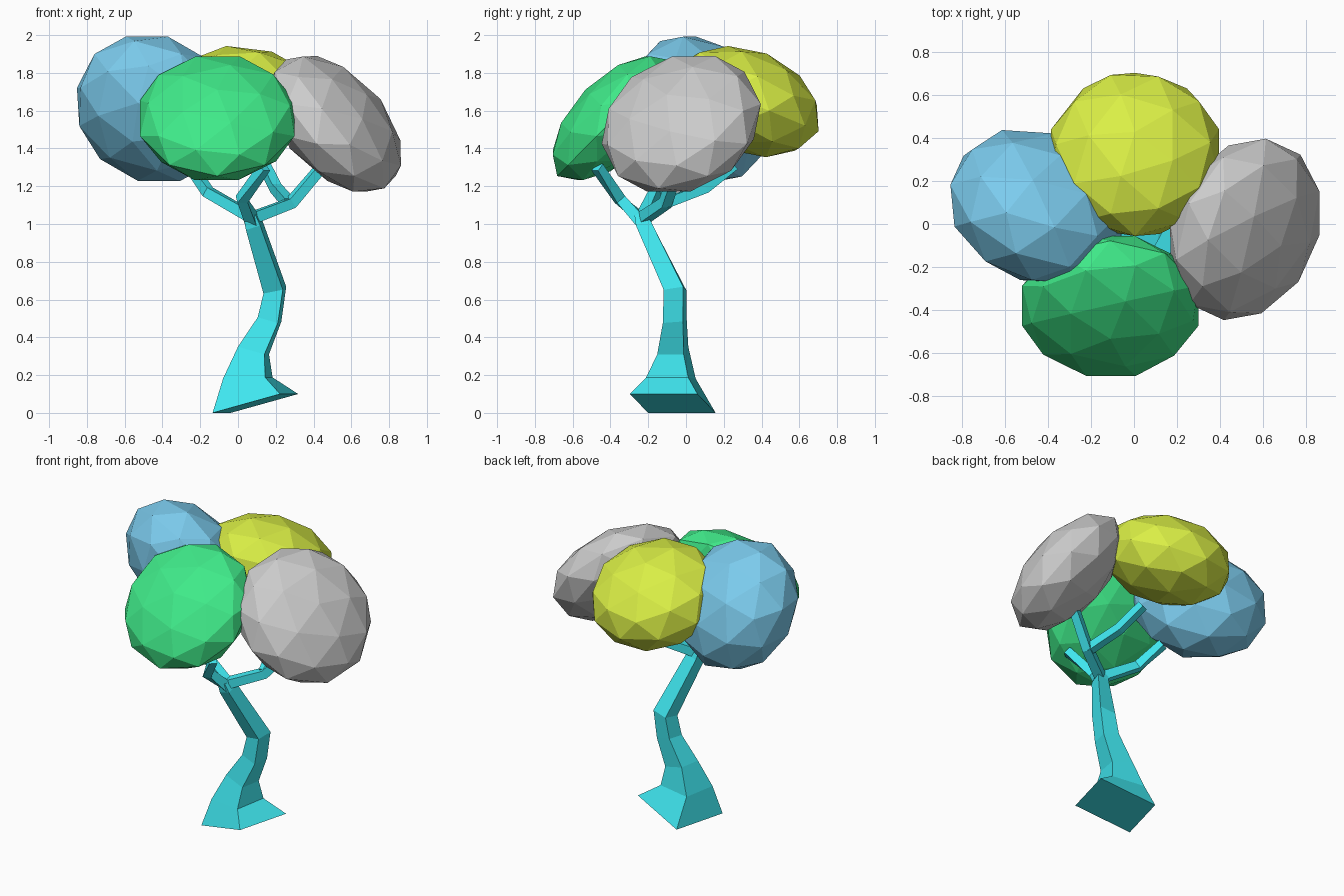
import bpy, bmesh, math
from mathutils import Vector, Matrix

if "Cube" in bpy.data.objects:
    bpy.data.objects.remove(bpy.data.objects["Cube"])


def material(name, rgb):
    m = bpy.data.materials.new(name)
    m.diffuse_color = (*rgb, 1)
    m.use_nodes = True
    m.node_tree.nodes["Principled BSDF"].inputs["Base Color"].default_value = m.diffuse_color
    return m


def finish(name, bm, mat):
    bmesh.ops.recalc_face_normals(bm, faces=bm.faces)
    me = bpy.data.meshes.new(name)
    bm.to_mesh(me)
    bm.free()
    ob = bpy.data.objects.new(name, me)
    bpy.context.collection.objects.link(ob)
    if mat:
        me.materials.append(mat)
    return ob


def loft(name, rings, mat):
    """Four-sided tube; each ring is (centre, half side u, half side v)."""
    bm = bmesh.new()
    loops = [[bm.verts.new(c + u * a + v * b)
              for a, b in ((-1, -1), (1, -1), (1, 1), (-1, 1))]
             for c, u, v in rings]
    for lo, hi in zip(loops, loops[1:]):
        for i in range(4):
            j = (i + 1) % 4
            bm.faces.new((lo[i], lo[j], hi[j], hi[i]))
    bm.faces.new(loops[0][::-1])
    bm.faces.new(loops[-1])
    return finish(name, bm, mat)


def branch(name, points, mat):
    """Square branch through (x, y, z, half side) points."""
    pts = [Vector(p[:3]) for p in points]
    rings = []
    for i, p in enumerate(pts):
        d = (pts[min(i + 1, len(pts) - 1)] - pts[max(i - 1, 0)]).normalized()
        u = d.cross(Vector((0, 0, 1))).normalized()
        r = points[i][3]
        rings.append((p, u * r, u.cross(d) * -r))
    return loft(name, rings, mat)


def puff(name, centre, axis, wide, thin, mat):
    """Flattened low-poly ball whose short axis points along axis."""
    bm = bmesh.new()
    rot = Vector(axis).to_track_quat('Z', 'Y').to_matrix().to_4x4()
    mat4 = Matrix.Translation(centre) @ rot @ Matrix.Diagonal((wide, wide, thin, 1))
    bmesh.ops.create_icosphere(bm, subdivisions=2, radius=1, matrix=mat4)
    return finish(name, bm, mat)


teal = material("teal_bark", (0.05, 0.80, 0.87))
green = material("green_leaf", (0.05, 0.82, 0.25))
lime = material("lime_leaf", (0.70, 0.86, 0.06))
blue = material("blue_leaf", (0.20, 0.60, 0.85))

# trunk: x, y, z, half side, yaw, rise along u, rise along v
sections = [
    (0.092, -0.07, 0.05, 0.185, -15, 0.05, 0.0),
    (0.052, -0.08, 0.185, 0.113, -10, 0.003, 0.0),
    (0.082, -0.07, 0.33, 0.071, -10, -0.02, 0.0),
    (0.167, -0.06, 0.495, 0.054, -10, -0.015, 0.004),
    (0.195, -0.058, 0.65, 0.052, -10, 0.01, 0.008),
    (0.085, -0.222, 0.995, 0.038, -8, 0.012, 0.015),
    (0.065, -0.235, 1.055, 0.033, -8, 0.0, 0.01),
]
rings = []
for x, y, z, r, yaw, du, dv in sections:
    c, s = math.cos(math.radians(yaw)), math.sin(math.radians(yaw))
    rings.append((Vector((x, y, z)), Vector((r * c, r * s, du)), Vector((-r * s, r * c, dv))))
loft("trunk", rings, teal)

# branches
branch("right_branch", [(0.07, -0.23, 1.03, 0.03), (0.28, -0.11, 1.11, 0.028),
                        (0.45, -0.04, 1.31, 0.026)], teal)
branch("back_branch", [(0.27, -0.11, 1.11, 0.027), (0.20, 0.10, 1.19, 0.026),
                       (0.14, 0.25, 1.31, 0.025)], teal)
branch("left_branch", [(0.08, -0.23, 1.03, 0.03), (-0.16, -0.16, 1.17, 0.027),
                       (-0.24, -0.01, 1.29, 0.025)], teal)
branch("front_branch", [(0.08, -0.225, 1.01, 0.033), (0.02, -0.35, 1.13, 0.028),
                        (0.14, -0.47, 1.30, 0.025)], teal)

# foliage
puff("left_foliage", (-0.45, 0.08, 1.61), (0.10, 0.22, 0.16), 0.43, 0.315, blue)
puff("front_foliage", (-0.11, -0.38, 1.56), (0.0, -0.71, 0.70), 0.43, 0.215, green)
puff("back_foliage", (0.005, 0.323, 1.648), (0.0, 0.38, 0.92), 0.41, 0.275, lime)
puff("right_foliage", (0.515, -0.025, 1.53), (0.26, -0.12, 0.24), 0.445, 0.24, None)
